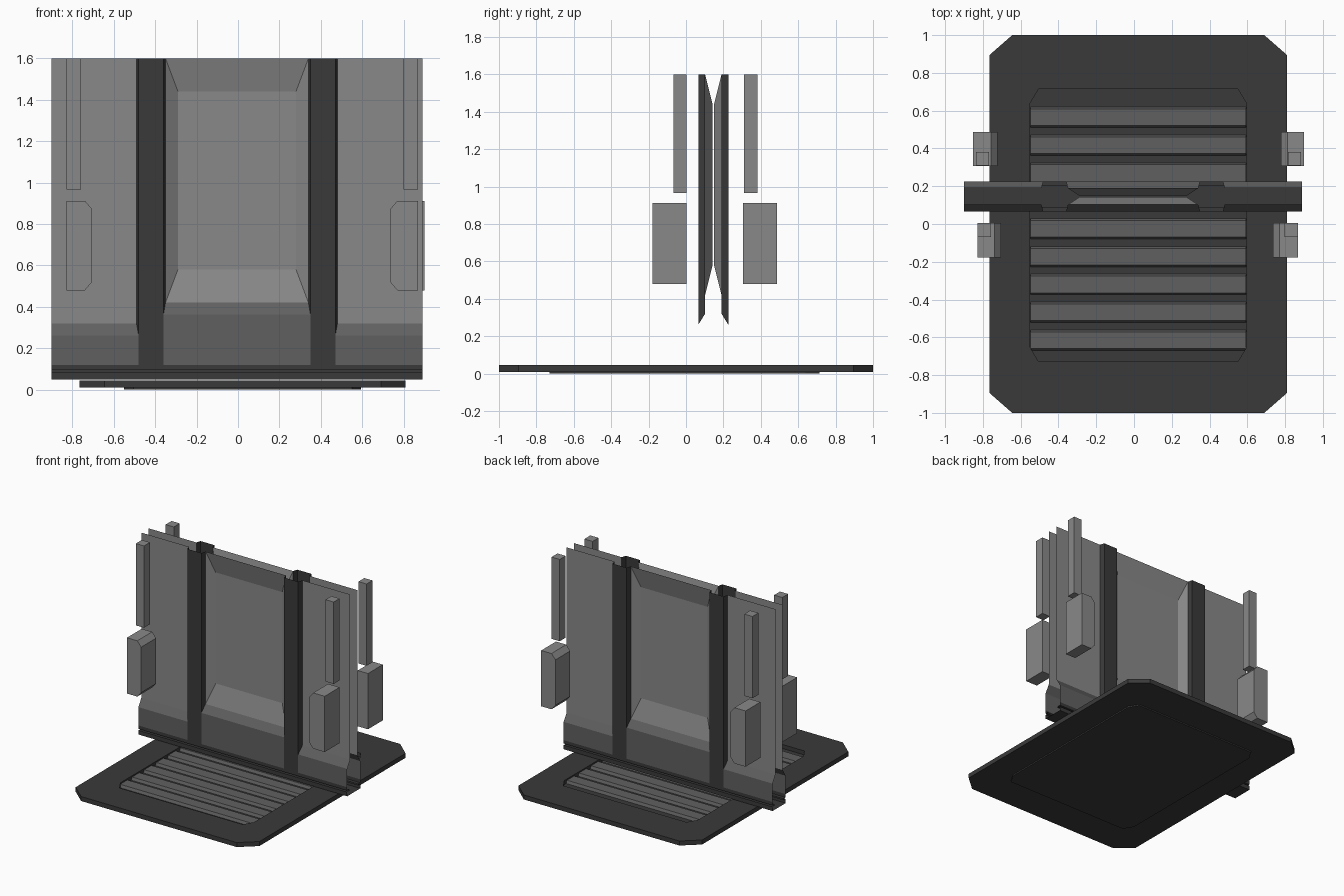
import bpy, bmesh

if "Cube" in bpy.data.objects:
    bpy.data.objects.remove(bpy.data.objects["Cube"])


def material(name, v):
    m = bpy.data.materials.new(name)
    m.diffuse_color = (v, v, v, 1)
    m.use_nodes = True
    m.node_tree.nodes["Principled BSDF"].inputs["Base Color"].default_value = m.diffuse_color
    return m


LIGHT = material("light grey", 0.25)
MID = material("mid grey", 0.118)
DARK = material("dark grey", 0.042)


def make(name, faces, mat, loc=(0, 0, 0), mirror=None, solid=False):
    """Object from a list of polygons (each a list of points)."""
    bm = bmesh.new()
    for f in faces:
        bm.faces.new([bm.verts.new(p) for p in f])
    bmesh.ops.remove_doubles(bm, verts=bm.verts, dist=1e-5)
    if solid:
        bmesh.ops.recalc_face_normals(bm, faces=bm.faces)
    me = bpy.data.meshes.new(name)
    bm.to_mesh(me)
    bm.free()
    me.materials.append(mat)
    ob = bpy.data.objects.new(name, me)
    ob.location = loc
    bpy.context.collection.objects.link(ob)
    if mirror:
        mod = ob.modifiers.new("mirror", 'MIRROR')
        mod.use_axis = mirror
        mod.merge_threshold = 0.0005
    return ob


def loft(rings, cap=True):
    """Quads between successive closed rings, with optional end caps."""
    n = len(rings[0])
    faces = [[a[i], a[(i + 1) % n], b[(i + 1) % n], b[i]]
             for a, b in zip(rings, rings[1:]) for i in range(n)]
    return faces + ([rings[0][::-1], rings[-1]] if cap else [])


def strip(rows):
    """Sheet facing the front; rows run downward as (x left, x right, y, z)."""
    return [[(a[0], a[2], a[3]), (b[0], b[2], b[3]), (b[1], b[2], b[3]), (a[1], a[2], a[3])]
            for a, b in zip(rows, rows[1:])]


def octagon(x, y, cx, cy, z, ox=0.0225, oy=0.0):
    pts = [(x, -y + cy), (x, y - cy), (x - cx, y), (-x + cx, y),
           (-x, y - cy), (-x, -y + cy), (-x + cx, -y), (x - cx, -y)]
    return [(px + ox, py + oy, z) for px, py in pts]


# floor frame with chamfered corners and an opening
outer = lambda z: octagon(0.787, 1.0, 0.12, 0.105, z)
inner = lambda z: octagon(0.572, 0.722, 0.045, 0.075, z, oy=-0.007)
make("floor_frame", loft([outer(0.01), outer(0.045), inner(0.045), inner(0.01), outer(0.01)], cap=False),
     DARK, solid=True)
# pan under the slats
make("floor_pan", loft([inner(0.0), inner(0.014)]), DARK, solid=True)
# floor slats
slats = []
for i in range(9):
    y = 0.565 - i * 0.1475
    ends = []
    for x in (-0.549, 0.594):
        ends.append([(x, y - 0.055, 0.012), (x, y + 0.055, 0.012), (x, y + 0.044, 0.035), (x, y - 0.044, 0.035)])
    slats += loft(ends)
make("floor_slats", slats, MID, solid=True)

# the wall is one quarter, mirrored left-right and front-back
C = (-0.005, 0.146, 0)
M = (True, True, False)
OUT, WALL, DEEP = -0.080, -0.044, -0.004
TOP = 1.6

# flat side panels
make("side_panel", strip([(0.485, 0.895, WALL, TOP), (0.485, 0.895, WALL, 0.32)]), LIGHT, C, M)
# recessed middle panel
xo, xi = 0.345, 0.285
recess = strip([(0, xo, WALL, TOP), (0, xi, DEEP, 1.44), (0, xi, DEEP, 0.58), (0, xo, WALL, 0.42)])
recess[0] = [(0, WALL, TOP), (0, DEEP, 1.44), (xi, DEEP, 1.44), (xo, WALL, TOP)]
recess[2] = [(0, DEEP, 0.58), (0, WALL, 0.42), (xo, WALL, 0.42), (xi, DEEP, 0.58)]
recess.append([(xi, DEEP, 1.44), (xi, DEEP, 0.58), (xo, WALL, 0.42), (xo, WALL, TOP)])
make("recessed_panel", recess, LIGHT, C, M)


# kick plates flaring out at the bottom
def kick(xa, xb, xa2, xb2, z):
    flare = [[(xa, WALL, z), (xa2, OUT, z - 0.058), (xb2, OUT, z - 0.058), (xb, WALL, z)]]
    return flare + strip([(xa2, xb2, OUT, z - 0.058), (xa2, xb2, OUT, 0.12)])


make("side_kick_plate", kick(0.485, 0.895, 0.475, 0.895, 0.32), MID, C, M)
make("middle_kick_plate", kick(0, 0.345, 0, 0.355, 0.42), MID, C, M)

# upright ribs
a, b = 0.355, 0.475
make("upright_rib", [
    [(a, OUT, TOP), (a, OUT, 0.12), (b, OUT, 0.12), (b, OUT, TOP)],
    [(a - 0.01, WALL, TOP), (a - 0.01, WALL, 0.42), (a, OUT, 0.362), (a, OUT, TOP)],
    [(b, OUT, TOP), (b, OUT, 0.262), (b + 0.01, WALL, 0.32), (b + 0.01, WALL, TOP)]], DARK, C, M)

# bottom rail with a groove
profile = [(OUT, 0.12), (OUT, 0.094), (-0.055, 0.094), (-0.055, 0.082), (OUT, 0.082), (OUT, 0.05), (0, 0.05)]
make("bottom_rail", strip([(0, 0.895, y, z) for y, z in profile]), DARK, C, M)


# door-side boxes and posts: outer edge straight, inner corners chamfered
def block(name, x_out, x_in, y0, y1, z0, z1, ch):
    d = ch * 0.85 if x_in > x_out else -ch * 0.85
    prof = [(x_out, z0), (x_in - d, z0), (x_in, z0 + ch), (x_in, z1 - ch), (x_in - d, z1), (x_out, z1)]
    if not ch:
        prof = [(x_out, z0), (x_in, z0), (x_in, z1), (x_out, z1)]
    make(name, loft([[(x, y, z) for x, z in prof] for y in (y0, y1)]), LIGHT, solid=True)


for tag, x_out, x_in in (("left", -0.828, -0.705), ("right", 0.868, 0.735)):
    s = 0.07 if tag == "left" else -0.07
    block("front_box_" + tag, x_out, x_in, -0.178, 0.004, 0.48, 0.912, 0.04)
    block("front_post_" + tag, x_out, x_out + s, -0.068, 0.004, 0.966, TOP, 0)
for tag, x_out, x_in in (("left", -0.852, -0.722), ("right", 0.9, 0.778)):
    s = 0.07 if tag == "left" else -0.07
    t = 0.015 if tag == "left" else -0.015
    block("back_box_" + tag, x_out, x_in, 0.306, 0.487, 0.48, 0.912, 0.04)
    block("back_post_" + tag, x_out + t, x_out + t + s, 0.31, 0.382, 0.966, TOP, 0)
